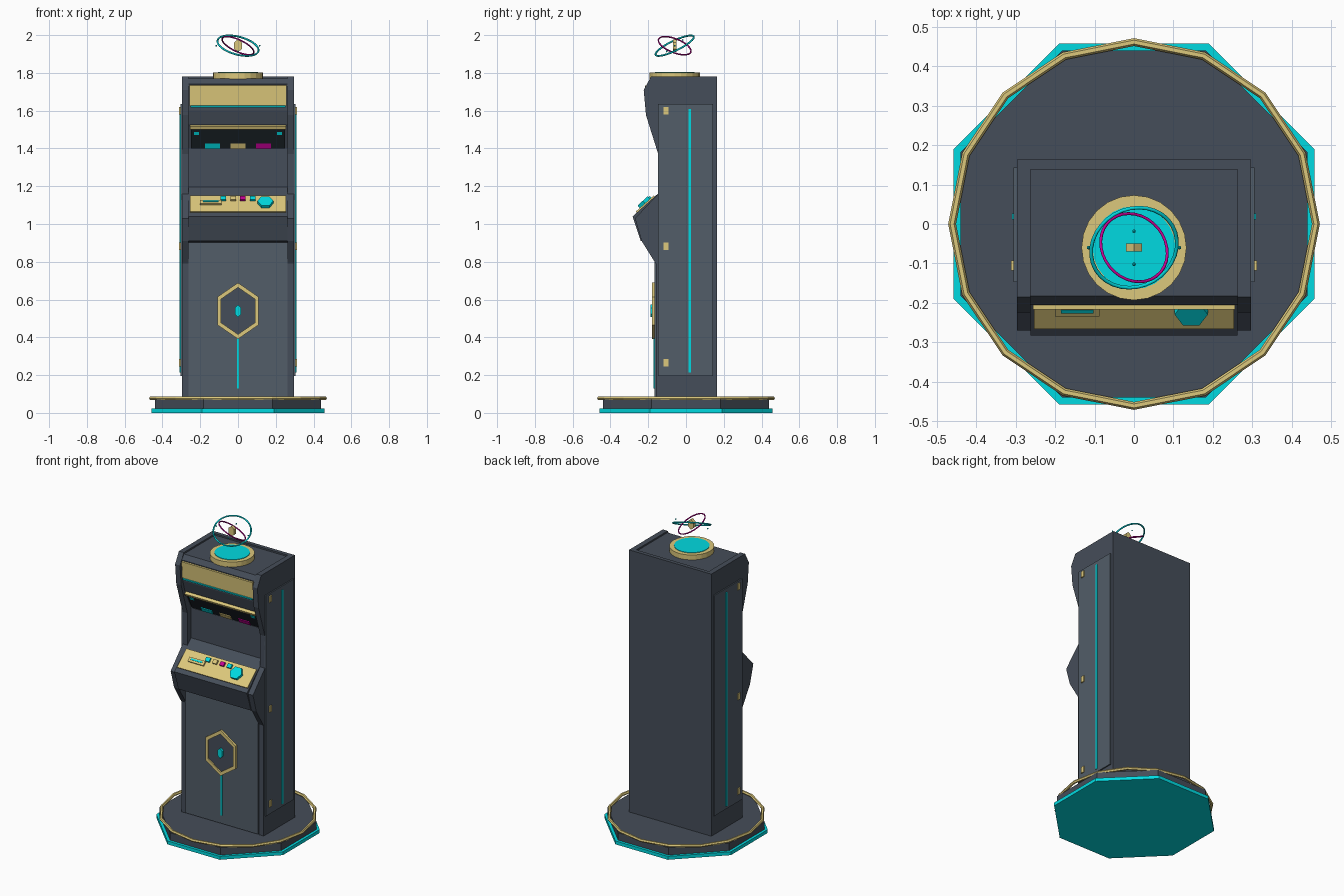
import bpy, bmesh
from math import radians, pi, sin, cos
from mathutils import Matrix, Vector

if "Cube" in bpy.data.objects:
    bpy.data.objects.remove(bpy.data.objects["Cube"])


def mat(name, r, g, b):
    m = bpy.data.materials.new(name)
    m.diffuse_color = (r, g, b, 1)
    m.use_nodes = True
    m.node_tree.nodes["Principled BSDF"].inputs["Base Color"].default_value = m.diffuse_color
    return m


DARK = mat("dark_metal", 0.06, 0.075, 0.10)
PLATE = mat("slate_panel", 0.085, 0.11, 0.14)
GOLD = mat("gold", 0.72, 0.58, 0.2)
TEAL = mat("teal_glow", 0.0, 0.7, 0.75)
PINK = mat("magenta_glow", 0.55, 0.0, 0.3)
BLACK = mat("black_glass", 0.01, 0.015, 0.02)


def finish(name, bm, material, matrix=Matrix()):
    bmesh.ops.recalc_face_normals(bm, faces=bm.faces)
    me = bpy.data.meshes.new(name)
    bm.to_mesh(me)
    bm.free()
    me.materials.append(material)
    ob = bpy.data.objects.new(name, me)
    ob.matrix_world = matrix
    bpy.context.collection.objects.link(ob)
    return ob


def box(name, material, x, y, z, matrix=Matrix()):
    """Box from (min, max) ranges."""
    bm = bmesh.new()
    bmesh.ops.create_cube(bm, size=1)
    for v in bm.verts:
        v.co = [r[0] if c < 0 else r[1] for r, c in zip((x, y, z), v.co)]
    return finish(name, bm, material, matrix)


def prism(name, material, outline, depth, matrix=Matrix()):
    """Extrude an (a, b) outline in local xy along local z."""
    bm = bmesh.new()
    f = bm.faces.new([bm.verts.new((a, b, 0)) for a, b in outline])
    ext = bmesh.ops.extrude_face_region(bm, geom=[f])["geom"]
    bmesh.ops.translate(bm, vec=(0, 0, depth),
                        verts=[g for g in ext if isinstance(g, bmesh.types.BMVert)])
    return finish(name, bm, material, matrix)


def ngon(n, r, phase=0.0, sx=1.0):
    return [(sx * r * cos(phase + 2 * pi * i / n), r * sin(phase + 2 * pi * i / n))
            for i in range(n)]


def slab(name, material, profile, x0, x1):
    """Extrude a (y, z) profile between two x positions."""
    turn = Matrix(((0, 0, 1, x0), (1, 0, 0, 0), (0, 1, 0, 0), (0, 0, 0, 1)))
    return prism(name, material, profile, x1 - x0, turn)


def ring(name, material, radius, tube, seg, loc, rot=(0, 0, 0), smooth=False):
    bpy.ops.mesh.primitive_torus_add(major_radius=radius, minor_radius=tube, major_segments=seg,
                                     minor_segments=6, location=loc,
                                     rotation=[radians(a) for a in rot])
    ob = bpy.context.object
    ob.name = name
    ob.data.materials.append(material)
    if smooth:
        bpy.ops.object.shade_smooth()


def up(x, y, z):
    return Matrix.Translation((x, y, z))


def tilted(y, z, angle):
    return up(0, y, z) @ Matrix.Rotation(radians(angle), 4, 'X')


# Octagonal base with glowing plinth and gold rim
prism("base_glow", TEAL, ngon(8, 0.495, pi / 8), 0.022)
prism("base_plinth", DARK, ngon(8, 0.476, pi / 8), 0.05, up(0, 0, 0.02))
ring("base_rim", GOLD, 0.461, 0.01, 16, (0, 0, 0.077))

# Cabinet core, stepped like an upright machine
core = [(0.14, 0.065), (-0.15, 0.065), (-0.15, 0.90), (-0.24, 0.91), (-0.283, 1.04),
        (-0.11, 1.195), (-0.11, 1.40), (-0.175, 1.53), (-0.195, 1.60), (-0.205, 1.74),
        (-0.183, 1.77), (0.14, 1.77)]
slab("cabinet_core", DARK, core, -0.262, 0.262)
box("back_panel", DARK, (-0.262, 0.262), (0.138, 0.163), (0.065, 1.78))
box("lower_front_panel", PLATE, (-0.262, 0.262), (-0.167, -0.148), (0.075, 0.905))

# Side walls with marquee and control ears, plus service doors
side = [(0.163, 0.065), (-0.16, 0.065), (-0.16, 0.79), (-0.235, 0.91), (-0.27, 1.03),
        (-0.147, 1.16), (-0.147, 1.37), (-0.212, 1.577), (-0.224, 1.71),
        (-0.185, 1.78), (0.163, 1.78)]
for s, tag in ((-1, "left"), (1, "right")):
    slab(tag + "_side_wall", DARK, side, s * 0.262, s * 0.297)

    def outer(a, b):
        return tuple(sorted((s * a, s * b)))
    box(tag + "_side_door", PLATE, outer(0.295, 0.305), (-0.147, 0.143), (0.196, 1.635))
    box(tag + "_side_light", TEAL, outer(0.303, 0.309), (0.012, 0.026), (0.215, 1.61))
    for i, z in enumerate((0.265, 0.883, 1.6)):
        box(f"{tag}_hinge_{i}", GOLD, outer(0.30, 0.312), (-0.118, -0.093), (z - 0.02, z + 0.02))

# Lit sign panel at the top
sign = tilted(-0.2, 1.67, 94)
box("sign_panel", GOLD, (-0.256, 0.256), (-0.045, 0.065), (-0.01, 0.012), sign)
box("sign_light", TEAL, (-0.252, 0.252), (-0.052, -0.043), (-0.01, 0.018), sign)

# Overhanging display with gold lip
disp = tilted(-0.1425, 1.465, 116.6)
box("display_glass", BLACK, (-0.25, 0.25), (-0.07, 0.058), (-0.01, 0.008), disp)
box("display_lip", GOLD, (-0.255, 0.255), (0.05, 0.066), (-0.01, 0.02), disp)
for x, m, tag in ((-0.135, TEAL, "teal"), (0, GOLD, "gold"), (0.135, PINK, "pink")):
    box("display_tile_" + tag, m, (x - 0.04, x + 0.04), (-0.068, -0.038), (0.006, 0.013), disp)
for s in (-1, 1):
    box("display_corner_light", TEAL, (s * 0.22 - 0.014, s * 0.22 + 0.014),
        (0.012, 0.03), (0.006, 0.011), disp)
box("screen", DARK, (-0.25, 0.25), (-0.115, -0.105), (1.2, 1.395))

# Sloping control deck with slot, keys and big hexagonal button
deck = tilted(-0.21, 1.105, 41.9)
box("control_deck", GOLD, (-0.254, 0.254), (-0.068, 0.06), (-0.01, 0.008), deck)
box("slot_frame", GOLD, (-0.2, -0.088), (-0.016, 0.014), (0.006, 0.018), deck)
box("slot_light", TEAL, (-0.185, -0.103), (-0.004, 0.006), (0.016, 0.021), deck)
for i, (x, m) in enumerate(((-0.078, TEAL), (-0.026, GOLD), (0.026, PINK), (0.078, TEAL))):
    box(f"key_{i}", m, (x - 0.015, x + 0.015), (0.016, 0.042), (0.006, 0.02), deck)
prism("main_button", TEAL, ngon(6, 0.042), 0.02, deck @ up(0.145, -0.003, 0.006))

# Hexagonal front badge: frame with open middle, plain gem and light line
front = up(0, -0.165, 0.54) @ Matrix.Rotation(pi / 2, 4, 'X')
bm = bmesh.new()
loops = [[bm.verts.new((x, y, z)) for x, y in ngon(6, r, pi / 2, 0.84)]
         for r, z in ((0.149, 0), (0.149, 0.016), (0.124, 0.016), (0.124, 0))]
for k in range(4):
    a, b = loops[k], loops[(k + 1) % 4]
    for i in range(6):
        j = (i + 1) % 6
        bm.faces.new((a[i], a[j], b[j], b[i]))
finish("badge_frame", bm, GOLD, front)
prism("badge_face", DARK, ngon(6, 0.126, pi / 2, 0.84), 0.008, front)
prism("badge_gem", TEAL, ngon(6, 0.033, pi / 2, 0.6), 0.016, front @ up(0, 0, 0.006))
box("front_light_line", TEAL, (-0.005, 0.005), (-0.173, -0.16), (0.13, 0.395))

# Round projector on the roof
prism("projector_ring", GOLD, ngon(24, 0.133), 0.034, up(0, -0.06, 1.768))
prism("projector_lens", TEAL, ngon(24, 0.105), 0.006, up(0, -0.06, 1.799))

# Floating orbit rings, token and sparks
c = Vector((0, -0.06, 1.944))
ring("orbit_ring_teal", TEAL, 0.112, 0.005, 32, c, (25, 15, 0), True)
ring("orbit_ring_pink", PINK, 0.092, 0.004, 32, c, (-20, 25, 0), True)
prism("floating_token", GOLD, ngon(6, 0.034, pi / 2, 0.7), 0.02,
      up(0, -0.05, 1.944) @ Matrix.Rotation(pi / 2, 4, 'X'))
for i, d in enumerate(((0.115, 0, 0.0), (-0.115, 0, 0.0), (0, 0.042, 0.03), (0, -0.042, -0.03))):
    bm = bmesh.new()
    bmesh.ops.create_icosphere(bm, subdivisions=1, radius=0.005)
    finish(f"spark_{i}", bm, TEAL, Matrix.Translation(c + Vector(d)))
